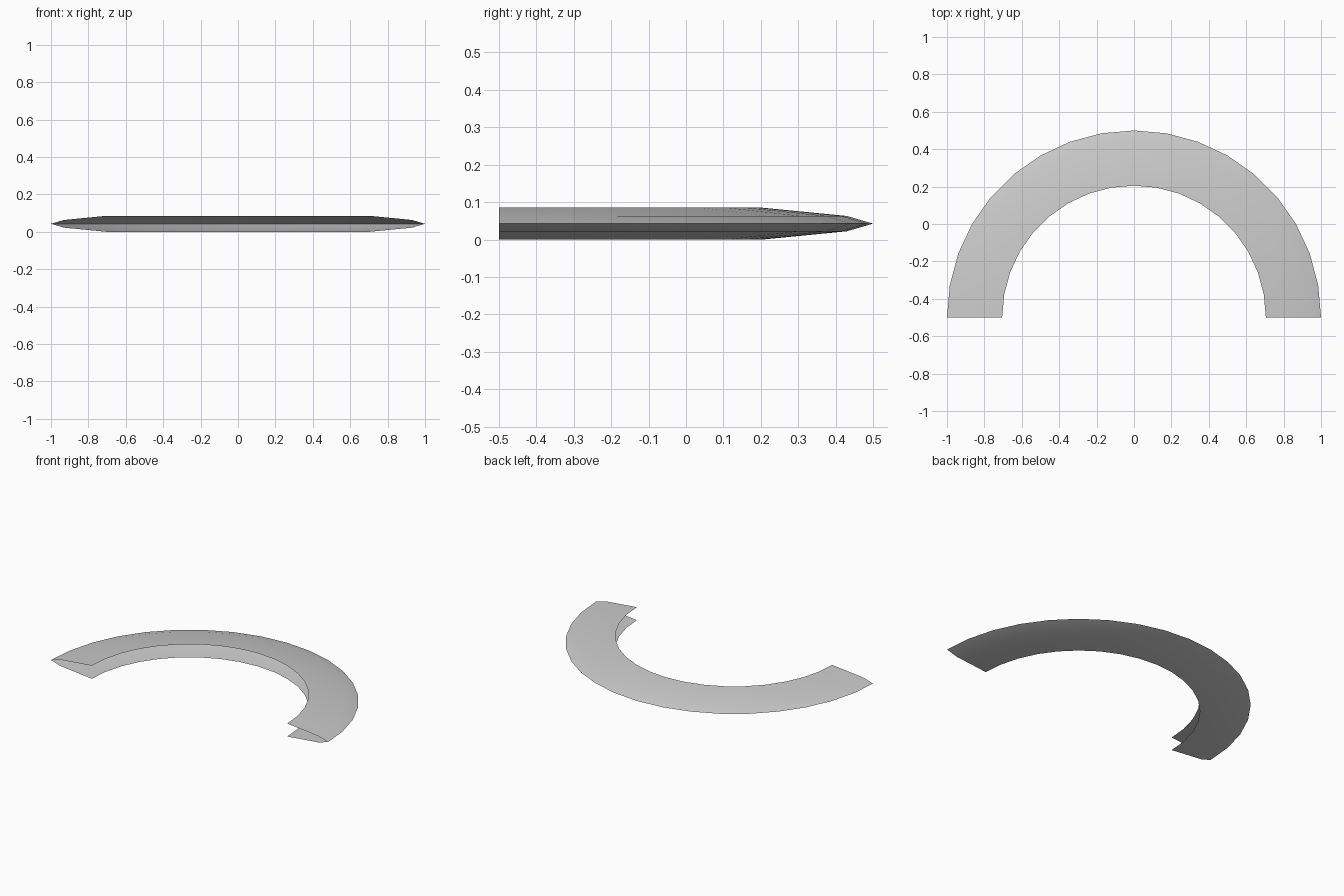
import bpy, bmesh, math

cube = bpy.data.objects.get("Cube")
if cube:
    bpy.data.objects.remove(cube, do_unlink=True)

# Plain grey material
grey = bpy.data.materials.new("light_grey")
grey.use_nodes = True
colour = (0.6, 0.6, 0.6, 1)
grey.diffuse_color = colour
grey.node_tree.nodes["Principled BSDF"].inputs["Base Color"].default_value = colour

# Cross-section (radius, height): open on the inside, tapering to the rim
profile = [(0.705, 0.085), (0.93, 0.063), (1.0, 0.0425), (0.93, 0.022), (0.705, 0.0)]
SEGMENTS = 18

# Sweep the cross-section through half a turn, leaving the ends open
bm = bmesh.new()
rings = []
for i in range(SEGMENTS + 1):
    a = math.pi * i / SEGMENTS
    rings.append([bm.verts.new((r * math.cos(a), r * math.sin(a) - 0.5, z)) for r, z in profile])
for a, b in zip(rings, rings[1:]):
    for j in range(len(profile) - 1):
        bm.faces.new((a[j], a[j + 1], b[j + 1], b[j]))
bm.normal_update()

mesh = bpy.data.meshes.new("half_ring_shell")
bm.to_mesh(mesh)
bm.free()
mesh.materials.append(grey)
shell = bpy.data.objects.new("half_ring_shell", mesh)
bpy.context.collection.objects.link(shell)

# Smooth shading across the rounded rim
bpy.context.view_layer.objects.active = shell
shell.select_set(True)
bpy.ops.object.shade_smooth_by_angle(angle=math.radians(60))
